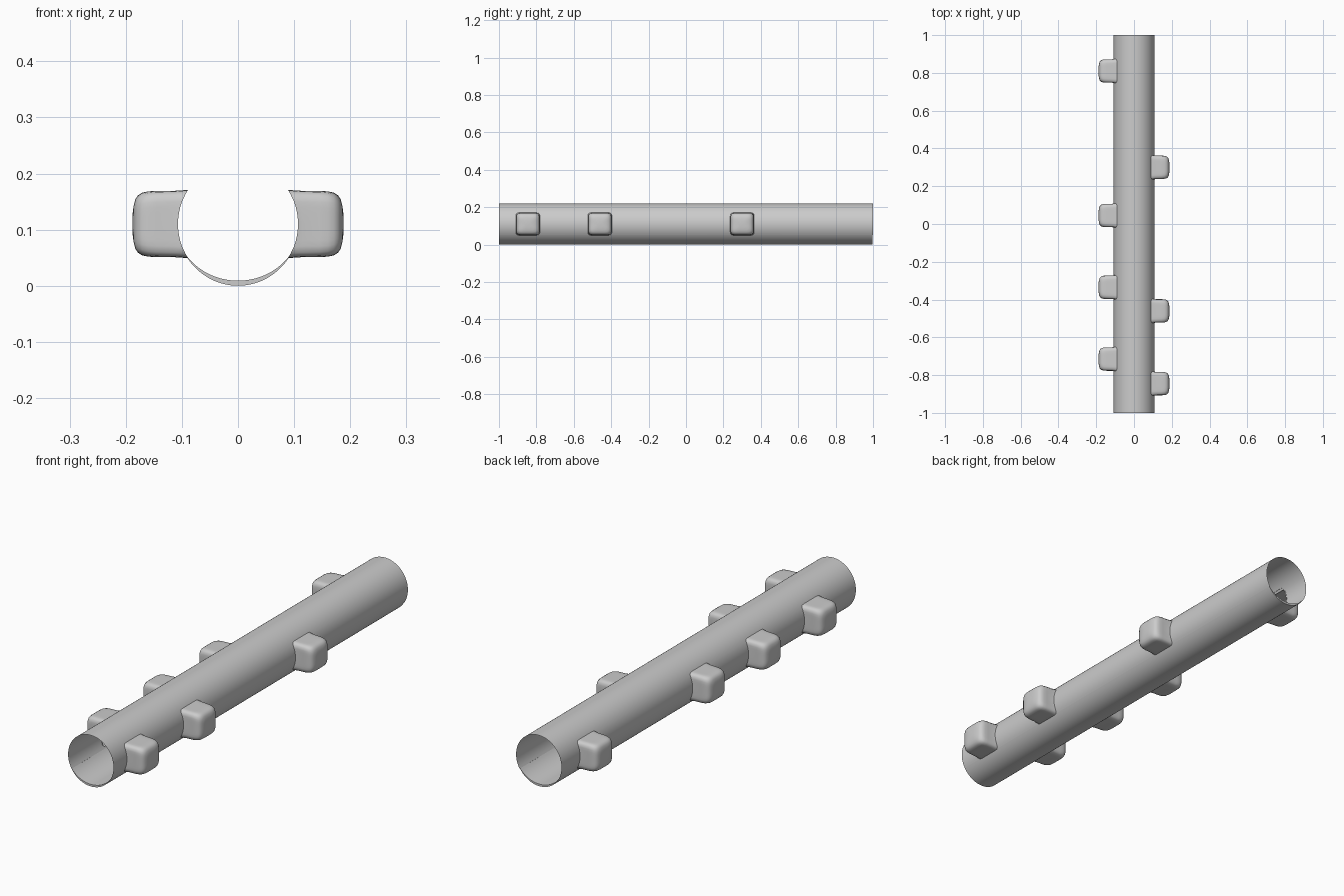
import bpy, bmesh
from math import sin, cos, radians, sqrt, pi, copysign

if "Cube" in bpy.data.objects:
    bpy.data.objects.remove(bpy.data.objects["Cube"])

RX, RZ, CZ = 0.108, 0.11, 0.11        # tube section
LOW = 32                              # seam angle below the horizontal
KY, KZ = 0.062, 0.059                 # knob half width and half height
LEFT = [0.81, 0.045, -0.335, -0.715]
RIGHT = [0.30, -0.46, -0.845]


def finish(name, bm, angle=35):
    bmesh.ops.recalc_face_normals(bm, faces=bm.faces)
    me = bpy.data.meshes.new(name)
    bm.to_mesh(me)
    bm.free()
    ob = bpy.data.objects.new(name, me)
    bpy.context.collection.objects.link(ob)
    bpy.context.view_layer.objects.active = ob
    ob.select_set(True)
    bpy.ops.object.shade_smooth_by_angle(angle=radians(angle))
    ob.select_set(False)
    return ob


def loft(bm, loops, closed=True):
    rows = [[bm.verts.new(p) for p in lp] for lp in loops]
    n = len(rows[0])
    for a, b in zip(rows, rows[1:]):
        for i in range(n if closed else n - 1):
            j = (i + 1) % n
            bm.faces.new((a[i], a[j], b[j], b[i]))
    return rows


# Tube shell: open sheet from seam to seam, with a window behind each knob
angs = [-LOW + 4 * i for i in range(62)]
ys = {-1.0, 1.0}
for y in LEFT + RIGHT:
    ys |= {y - KY + 0.004, y + KY - 0.004}
bm = bmesh.new()
loft(bm, [[(RX * cos(radians(a)), y, CZ + RZ * sin(radians(a))) for a in angs]
          for y in sorted(ys)], closed=False)
holes = []
for f in bm.faces:
    c = f.calc_center_median()
    side = RIGHT if c.x > 0 else LEFT
    if abs(c.z - CZ) < KZ - 0.006 and any(abs(c.y - y) < KY for y in side):
        holes.append(f)
bmesh.ops.delete(bm, geom=holes, context='FACES')
finish("tube_shell", bm)

# Bottom trough: crescent section that thickens toward the middle
outer, inner = [], []
for i in range(33):
    t = radians(180 + LOW + (180 - 2 * LOW) * i / 32)
    th = 0.001 + 0.008 * sin(pi * i / 32)
    outer.append((RX * cos(t), CZ + RZ * sin(t)))
    inner.append(((RX - th) * cos(t), CZ + (RZ - th) * sin(t)))
section = outer + inner[::-1]
bm = bmesh.new()
rows = loft(bm, [[(x, y, z) for x, z in section] for y in (-1.0, 0.997)])
for r in rows:
    for i in range(32):
        bm.faces.new((r[i], r[i + 1], r[64 - i], r[65 - i]))
finish("bottom_trough", bm)


# Knobs: hollow rounded boxes growing out of the tube wall
def rounded(s, p, n=48):
    pts = []
    for i in range(n):
        t = 2 * pi * (i + 0.5) / n
        c, d = cos(t), sin(t)
        k = (abs(c) ** p + abs(d) ** p) ** (-1 / p)
        pts.append((KY * s * c * k, KZ * s * d * k))
    return pts


def knob(name, side, y0):
    bm = bmesh.new()
    base = [(side * RX * sqrt(1 - (z / RZ) ** 2) - side * 0.001, y0 + y, CZ + z)
            for y, z in rounded(1.03, 12)]
    profile = [(0.115, 1.0, 10), (0.145, 1.0, 8), (0.160, 0.985, 7),
               (0.171, 0.945, 6), (0.178, 0.87, 5), (0.183, 0.75, 5),
               (0.186, 0.55, 4), (0.188, 0.3, 3)]
    loops = [base] + [[(side * x, y0 + y, CZ + z) for y, z in rounded(s, p)]
                      for x, s, p in profile]
    rows = loft(bm, loops)
    bm.faces.new(rows[-1])
    finish(name, bm, 60)


for i, y in enumerate(LEFT):
    knob(f"left_knob_{i + 1}", -1, y)
for i, y in enumerate(RIGHT):
    knob(f"right_knob_{i + 1}", 1, y)
